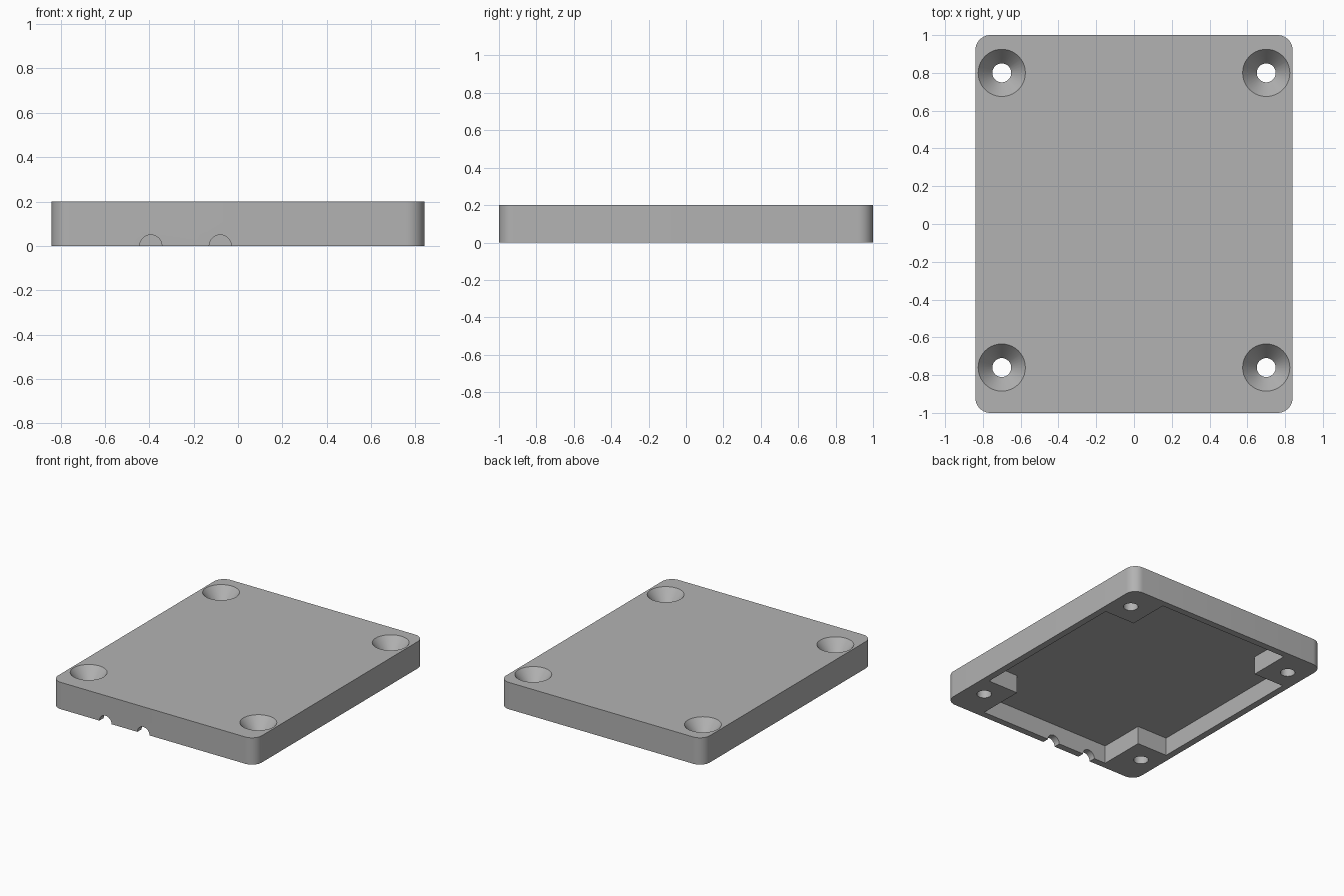
import bpy, bmesh, math

if "Cube" in bpy.data.objects:
    bpy.data.objects.remove(bpy.data.objects["Cube"], do_unlink=True)

HX, HY, H = 0.84, 1.0, 0.2          # half width, half length, height
CORNER = 0.08
POCKET_X, POCKET_Y, DEPTH = 0.79, 0.95, 0.135
HOLE_X, HOLE_YS, POST = 0.7, (0.8, -0.76), 0.16

grey = bpy.data.materials.new("light grey plastic")
grey.use_nodes = True
color = (0.45, 0.45, 0.45, 1)
grey.diffuse_color = color
grey.node_tree.nodes["Principled BSDF"].inputs["Base Color"].default_value = color


def new_object(name, bm):
    bmesh.ops.recalc_face_normals(bm, faces=bm.faces)
    mesh = bpy.data.meshes.new(name)
    bm.to_mesh(mesh)
    bm.free()
    mesh.materials.append(grey)
    obj = bpy.data.objects.new(name, mesh)
    bpy.context.collection.objects.link(obj)
    return obj


def prism(name, outline, z0, z1):
    bm = bmesh.new()
    face = bm.faces.new([bm.verts.new((x, y, z0)) for x, y in outline])
    top = bmesh.ops.extrude_face_region(bm, geom=[face])["geom"]
    verts = [v for v in top if isinstance(v, bmesh.types.BMVert)]
    bmesh.ops.translate(bm, verts=verts, vec=(0, 0, z1 - z0))
    return new_object(name, bm)


def lathe(name, profile, x, y, sides=40):
    """Closed solid of revolution from (radius, z) pairs."""
    bm = bmesh.new()
    rings = [[bm.verts.new((x + r * math.cos(math.tau * i / sides),
                            y + r * math.sin(math.tau * i / sides), z))
              for i in range(sides)] for r, z in profile]
    for a, b in zip(rings, rings[1:]):
        for i in range(sides):
            j = (i + 1) % sides
            bm.faces.new((a[i], a[j], b[j], b[i]))
    bm.faces.new(rings[0])
    bm.faces.new(rings[-1])
    return new_object(name, bm)


def cut(target, cutter):
    mod = target.modifiers.new("cut", "BOOLEAN")
    mod.operation, mod.solver, mod.object = "DIFFERENCE", "EXACT", cutter
    bpy.context.view_layer.objects.active = target
    bpy.ops.object.modifier_apply(modifier=mod.name)
    bpy.data.objects.remove(cutter, do_unlink=True)


# Rounded plate
outline = []
for k, (sx, sy) in enumerate(((1, 1), (-1, 1), (-1, -1), (1, -1))):
    for i in range(11):
        a = math.pi / 2 * (k + i / 10)
        outline.append((sx * (HX - CORNER) + CORNER * math.cos(a),
                        sy * (HY - CORNER) + CORNER * math.sin(a)))
lid = prism("enclosure_lid", outline, 0, H)

# Underside pocket that leaves a square post around each screw hole
px = HOLE_X - POST
back, front = HOLE_YS[0] - POST, HOLE_YS[1] + POST
half = [(px, -POCKET_Y), (px, front), (POCKET_X, front),
        (POCKET_X, back), (px, back), (px, POCKET_Y)]
pocket = half + [(-x, y) for x, y in reversed(half)]
cut(lid, prism("pocket_cutter", pocket, -0.1, DEPTH))

# Countersunk screw holes
for x in (-HOLE_X, HOLE_X):
    for y in HOLE_YS:
        cut(lid, lathe("screw_hole_cutter",
                       [(0.05, -0.1), (0.05, 0.105), (0.125, H), (0.125, 0.3)], x, y))

# Cable notches through the front wall
for x in (-0.393, -0.08):
    notch = [(x + 0.05 * math.cos(math.tau * i / 32),
              0.05 * math.sin(math.tau * i / 32)) for i in range(32)]
    cutter = prism("notch_cutter", notch, 0.9, 1.1)
    cutter.rotation_euler.x = math.pi / 2
    bpy.context.view_layer.update()
    cut(lid, cutter)

# Smooth the curved walls, keep the edges sharp
bpy.ops.object.select_all(action="DESELECT")
lid.select_set(True)
bpy.context.view_layer.objects.active = lid
bpy.ops.object.shade_smooth_by_angle(angle=math.radians(30))
